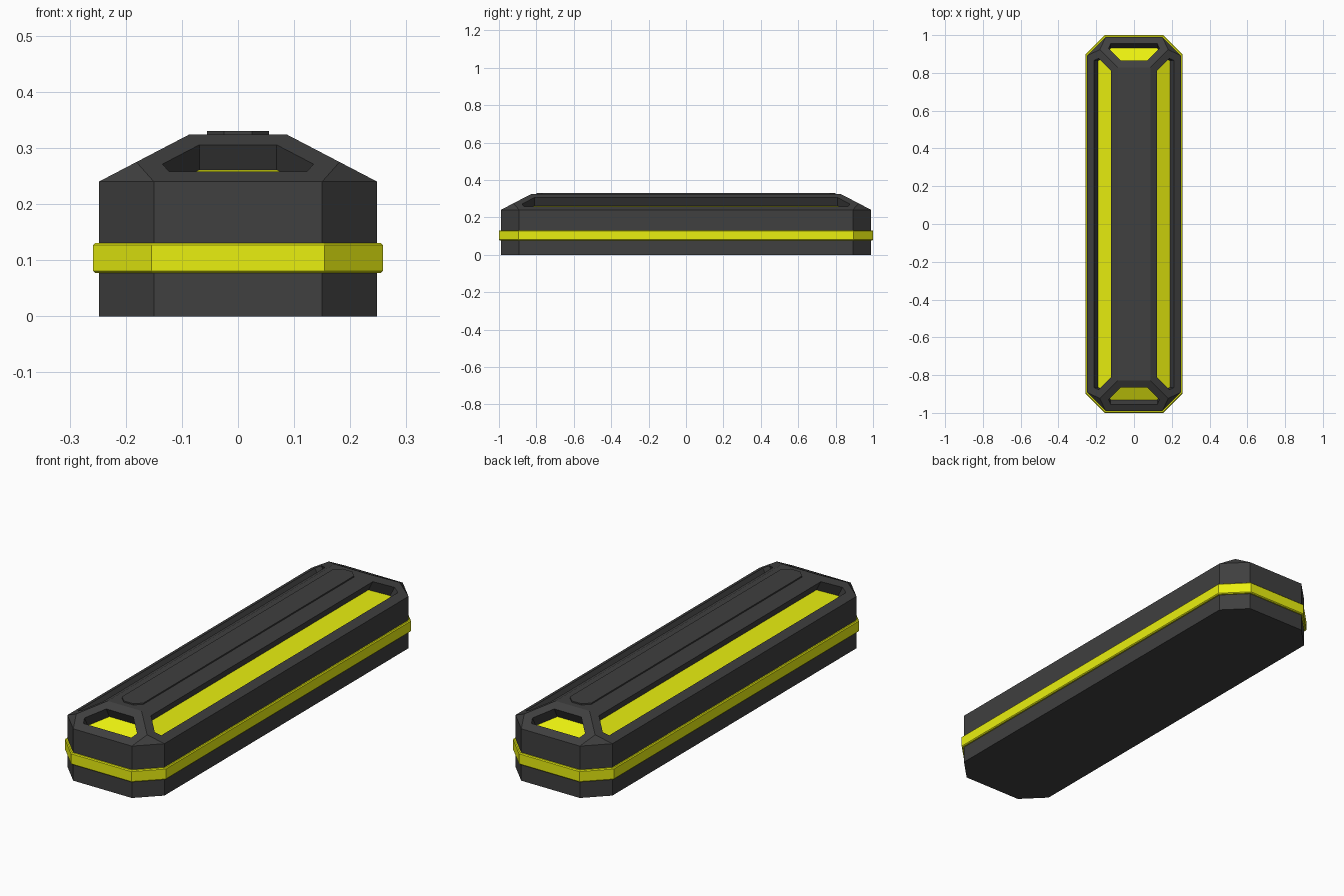
import bpy, bmesh

if "Cube" in bpy.data.objects:
    bpy.data.objects.remove(bpy.data.objects["Cube"])


def material(name, rgb):
    m = bpy.data.materials.new(name)
    m.diffuse_color = (*rgb, 1)
    m.use_nodes = True
    m.node_tree.nodes["Principled BSDF"].inputs["Base Color"].default_value = m.diffuse_color
    return m


DARK = material("dark_grey", (0.05, 0.05, 0.05))
YELLOW = material("yellow", (0.82, 0.87, 0.005))


def octagon(bm, hx, hy, cut, z):
    """Ring of 8 verts: a rectangle with chamfered corners, counter-clockwise."""
    pts = []
    for sx, sy in ((1, -1), (1, 1), (-1, 1), (-1, -1)):
        a, b = (sx * (hx - cut), sy * hy), (sx * hx, sy * (hy - cut))
        pts += [a, b] if sx * sy < 0 else [b, a]
    return [bm.verts.new((x, y, z)) for x, y in pts]


def bridge(bm, low, high):
    n = len(low)
    for i in range(n):
        j = (i + 1) % n
        bm.faces.new((low[i], low[j], high[j], high[i]))


def finish(bm, name, *mats):
    bmesh.ops.recalc_face_normals(bm, faces=bm.faces[:])
    me = bpy.data.meshes.new(name)
    bm.to_mesh(me)
    bm.free()
    for m in mats:
        me.materials.append(m)
    ob = bpy.data.objects.new(name, me)
    bpy.context.collection.objects.link(ob)
    return ob


# Body: chamfered box with a hipped roof and recessed yellow windows
HX, HY, CUT, EAVE, TOP, RUN = 0.248, 0.99, 0.098, 0.24, 0.324, 0.161
bm = bmesh.new()
base = octagon(bm, HX, HY, CUT, 0)
eave = octagon(bm, HX, HY, CUT, EAVE)
bm.faces.new(base[::-1])
bridge(bm, base, eave)
corners = ((1, -1), (1, 1), (-1, 1), (-1, -1))


def hips(inset):
    z = EAVE + (TOP - EAVE) * inset / RUN
    return [bm.verts.new((sx * (HX - inset), sy * (HY - inset), z)) for sx, sy in corners]


apex, roof = hips(0.067), hips(RUN)
bm.faces.new(roof)
slopes = []
for i in range(4):
    j = (i + 1) % 4
    bm.faces.new((eave[2 * i], eave[2 * i + 1], apex[i]))
    slopes.append(bm.faces.new((eave[2 * i + 1], eave[2 * j], apex[j],
                                roof[j], roof[i], apex[i])))
bmesh.ops.recalc_face_normals(bm, faces=bm.faces[:])
bm.normal_update()
bmesh.ops.inset_individual(bm, faces=slopes, thickness=0.04, use_even_offset=True)
bm.normal_update()
bmesh.ops.inset_individual(bm, faces=slopes, thickness=0, depth=-0.05)
for f in slopes:
    f.material_index = 1
finish(bm, "body", DARK, YELLOW)

# Raised panel on the roof
bm = bmesh.new()
low = octagon(bm, 0.055, 0.80, 0.03, TOP - 0.004)
high = octagon(bm, 0.055, 0.80, 0.03, 0.33)
bridge(bm, low, high)
bm.faces.new(low[::-1])
bm.faces.new(high)
finish(bm, "top_panel", DARK)

# Yellow band around the body, with small bevelled edges
bm = bmesh.new()
profile = ((-0.004, 0.077), (0.006, 0.077), (0.01, 0.081),
           (0.01, 0.127), (0.006, 0.131), (-0.004, 0.131))
rings = [octagon(bm, HX + d, HY + d, CUT + 0.586 * d, z) for d, z in profile]
for k in range(len(rings)):
    bridge(bm, rings[k], rings[(k + 1) % len(rings)])
finish(bm, "band", YELLOW)
